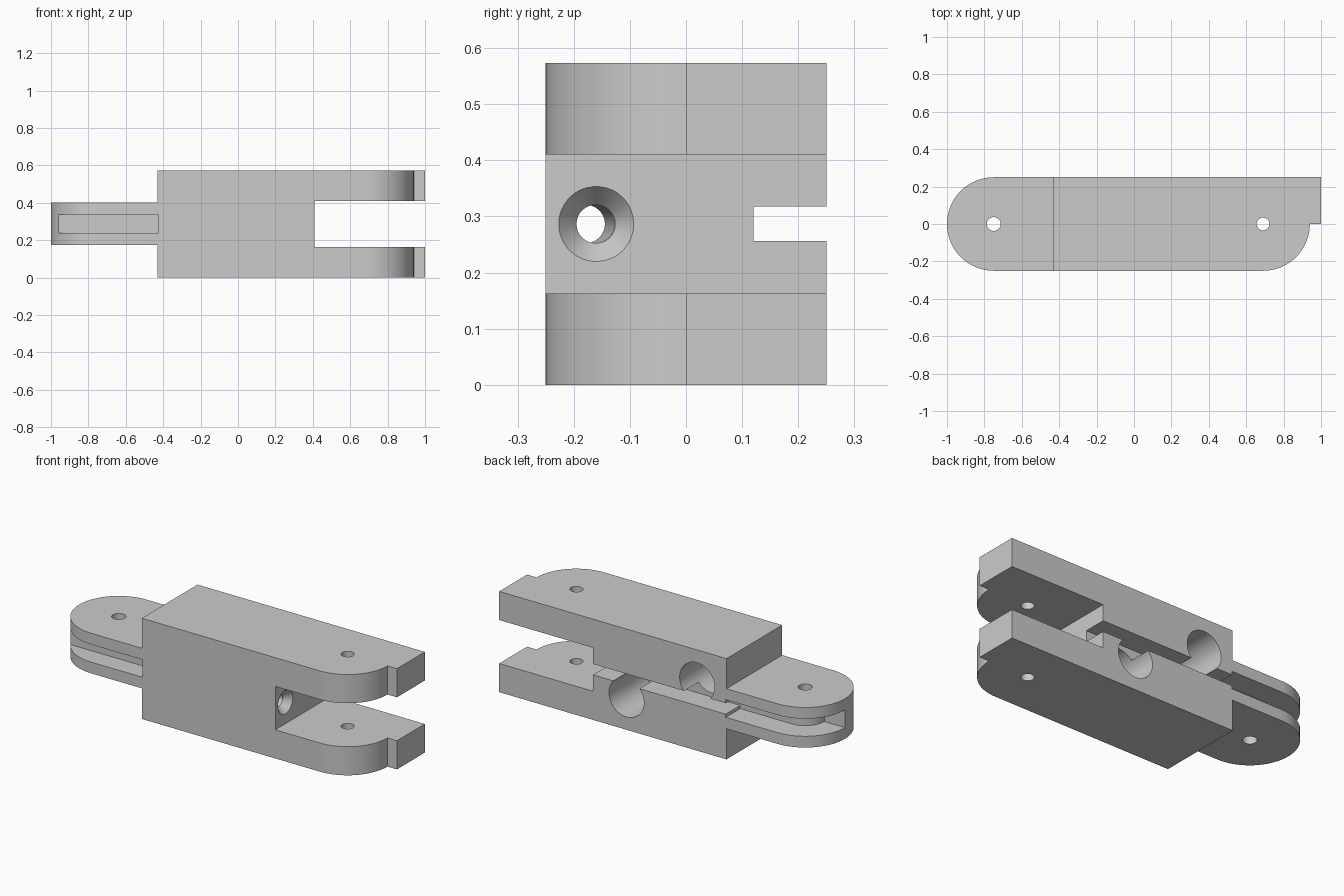
import bpy, bmesh, math
from mathutils import Vector, Matrix

old = bpy.data.objects.get("Cube")
if old:
    bpy.data.objects.remove(old, do_unlink=True)

HEIGHT, HALF, MID = 0.573, 0.25, 0.2865
TONGUE_X, FORK_X = -0.75, 0.69       # pivot centres
BODY_L, BODY_R = -0.43, 0.41         # ends of the solid block

grey = bpy.data.materials.new("plain grey")
grey.use_nodes = True
grey.diffuse_color = (0.6, 0.6, 0.6, 1)
grey.node_tree.nodes["Principled BSDF"].inputs["Base Color"].default_value = (0.6, 0.6, 0.6, 1)


def finish(bm, name):
    bmesh.ops.recalc_face_normals(bm, faces=bm.faces)
    mesh = bpy.data.meshes.new(name)
    bm.to_mesh(mesh)
    bm.free()
    mesh.materials.append(grey)
    obj = bpy.data.objects.new(name, mesh)
    bpy.context.collection.objects.link(obj)
    return obj


def arc(cx, r, start, end, n=32):
    angles = [math.radians(start + (end - start) * i / n) for i in range(n + 1)]
    return [(cx + r * math.cos(a), r * math.sin(a)) for a in angles]


def prism(name, outline, z0, z1):
    bm = bmesh.new()
    face = bm.faces.new([bm.verts.new((x, y, z0)) for x, y in outline])
    up = bmesh.ops.extrude_face_region(bm, geom=[face])["geom"]
    bmesh.ops.translate(bm, vec=(0, 0, z1 - z0),
                        verts=[v for v in up if isinstance(v, bmesh.types.BMVert)])
    return finish(bm, name)


def box(name, x0, x1, y0, y1, z0, z1):
    return prism(name, [(x0, y0), (x1, y0), (x1, y1), (x0, y1)], z0, z1)


def rod(name, p, q, r1, r2=None):
    p, q = Vector(p), Vector(q)
    turn = (q - p).to_track_quat("Z", "Y").to_matrix().to_4x4()
    bm = bmesh.new()
    bmesh.ops.create_cone(bm, cap_ends=True, segments=48, radius1=r1,
                          radius2=r1 if r2 is None else r2, depth=(q - p).length,
                          matrix=Matrix.Translation((p + q) / 2) @ turn)
    return finish(bm, name)


# Link body: plan outline with round tongue tip, rounded fork corner and stop
link = prism("finger_link",
             [(1, HALF)] + arc(TONGUE_X, HALF, 90, 270) + arc(FORK_X, HALF, -90, 0) + [(1, 0)],
             0, HEIGHT)

cutters = [
    # Fork gap and the clearances above and below the tongue
    box("fork_gap", BODY_R, 1.2, -1, 1, 0.163, 0.41),
    box("tongue_top_clearance", -1.2, BODY_L, -1, 1, 0.402, 1),
    box("tongue_bottom_clearance", -1.2, BODY_L, -1, 1, -1, 0.174),
    # Cable grooves: flat on the front, wrapped round the pivot on the back
    box("front_groove", -1.2, BODY_L + 0.005, -0.4, -0.136, 0.238, 0.338),
    prism("back_groove",
          [(BODY_L + 0.005, 0.12)] + arc(TONGUE_X, 0.12, 90, 180, 24)
          + [(-1.2, 0), (-1.2, 0.4), (BODY_L + 0.005, 0.4)], 0.238, 0.338),
    box("back_slot", BODY_L - 0.02, BODY_R + 0.1, 0.12, 0.4, 0.256, 0.318),
    # Pivot pin holes
    rod("tongue_pin_hole", (TONGUE_X, 0, -0.1), (TONGUE_X, 0, 0.7), 0.037),
    rod("fork_pin_hole", (FORK_X, 0, -0.1), (FORK_X, 0, 0.7), 0.034),
    # Slightly slanted cable hole with countersink
    rod("cable_hole", (BODY_R + 0.1, -0.158, MID), (BODY_L - 0.06, -0.18, MID), 0.034),
    rod("countersink", (BODY_R + 0.01, -0.16, MID), (BODY_R - 0.04, -0.16, MID), 0.075, 0.034),
    # Wide bores from the back
    rod("upper_bore", (-0.245, 0.4, 0.39), (-0.245, -0.08, 0.39), 0.11),
    rod("lower_bore", (0.2, 0.4, 0.183), (0.2, -0.08, 0.183), 0.11),
]

bpy.ops.object.select_all(action="DESELECT")
bpy.context.view_layer.objects.active = link
link.select_set(True)
for cutter in cutters:
    cutter.hide_render = True
    mod = link.modifiers.new(cutter.name, "BOOLEAN")
    mod.operation, mod.solver, mod.object = "DIFFERENCE", "EXACT", cutter
    bpy.ops.object.modifier_apply(modifier=mod.name)
    bpy.data.objects.remove(cutter, do_unlink=True)

bpy.ops.object.shade_smooth_by_angle(angle=math.radians(30))
